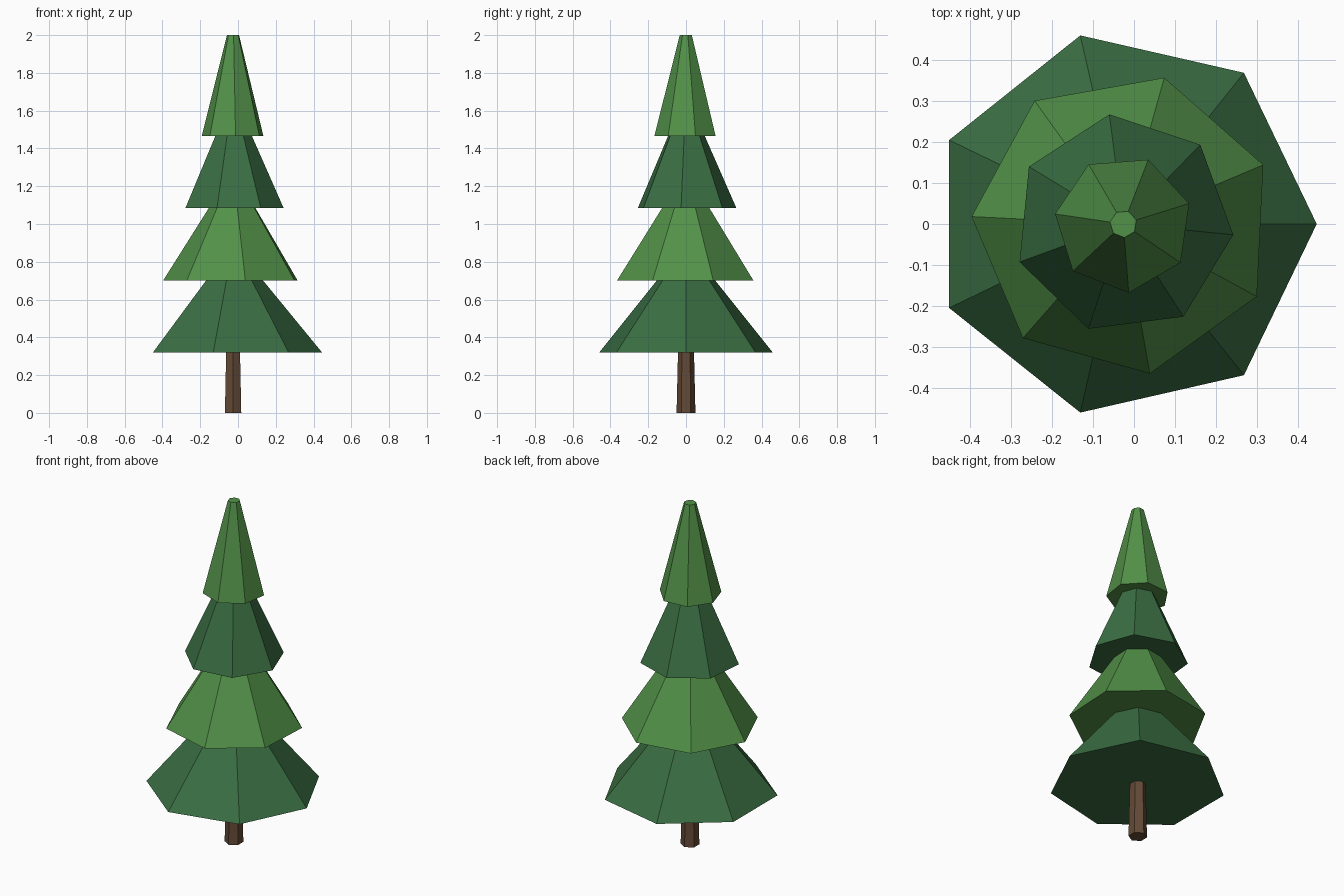
import bpy, math

if "Cube" in bpy.data.objects:
    bpy.data.objects.remove(bpy.data.objects["Cube"])

CX = -0.026  # tree axis


def material(name, rgb):
    m = bpy.data.materials.new(name)
    m.diffuse_color = (*rgb, 1.0)
    m.use_nodes = True
    m.node_tree.nodes["Principled BSDF"].inputs["Base Color"].default_value = m.diffuse_color
    return m


dark_green = material("dark green", (0.042, 0.156, 0.055))
light_green = material("light green", (0.085, 0.284, 0.065))
brown = material("bark brown", (0.127, 0.069, 0.037))


def frustum(name, sides, r_base, r_top, z0, z1, turn, mat):
    """Capped, flat-shaded tapered prism with its first corner at angle turn."""
    verts = []
    for r, z in ((r_base, z0), (r_top, z1)):
        for i in range(sides):
            a = turn + math.tau * i / sides
            verts.append((CX + r * math.cos(a), r * math.sin(a), z))
    faces = [tuple(reversed(range(sides))), tuple(range(sides, 2 * sides))]
    for i in range(sides):
        j = (i + 1) % sides
        faces.append((i, j, j + sides, i + sides))
    mesh = bpy.data.meshes.new(name)
    mesh.from_pydata(verts, [], faces)
    mesh.materials.append(mat)
    obj = bpy.data.objects.new(name, mesh)
    bpy.context.collection.objects.link(obj)
    return obj


# Hexagonal trunk
frustum("trunk", 6, 0.050, 0.041, 0.0, 0.38, math.pi / 2, brown)

# Four seven-sided foliage tiers, each turned a little further and smaller
for i in range(4):
    frustum(f"foliage_tier_{i + 1}", 7, 0.471 - 0.101 * i, 0.033,
            0.32 + 0.382 * i, 0.854 + 0.382 * i, 0.4 * i,
            light_green if i % 2 else dark_green)
